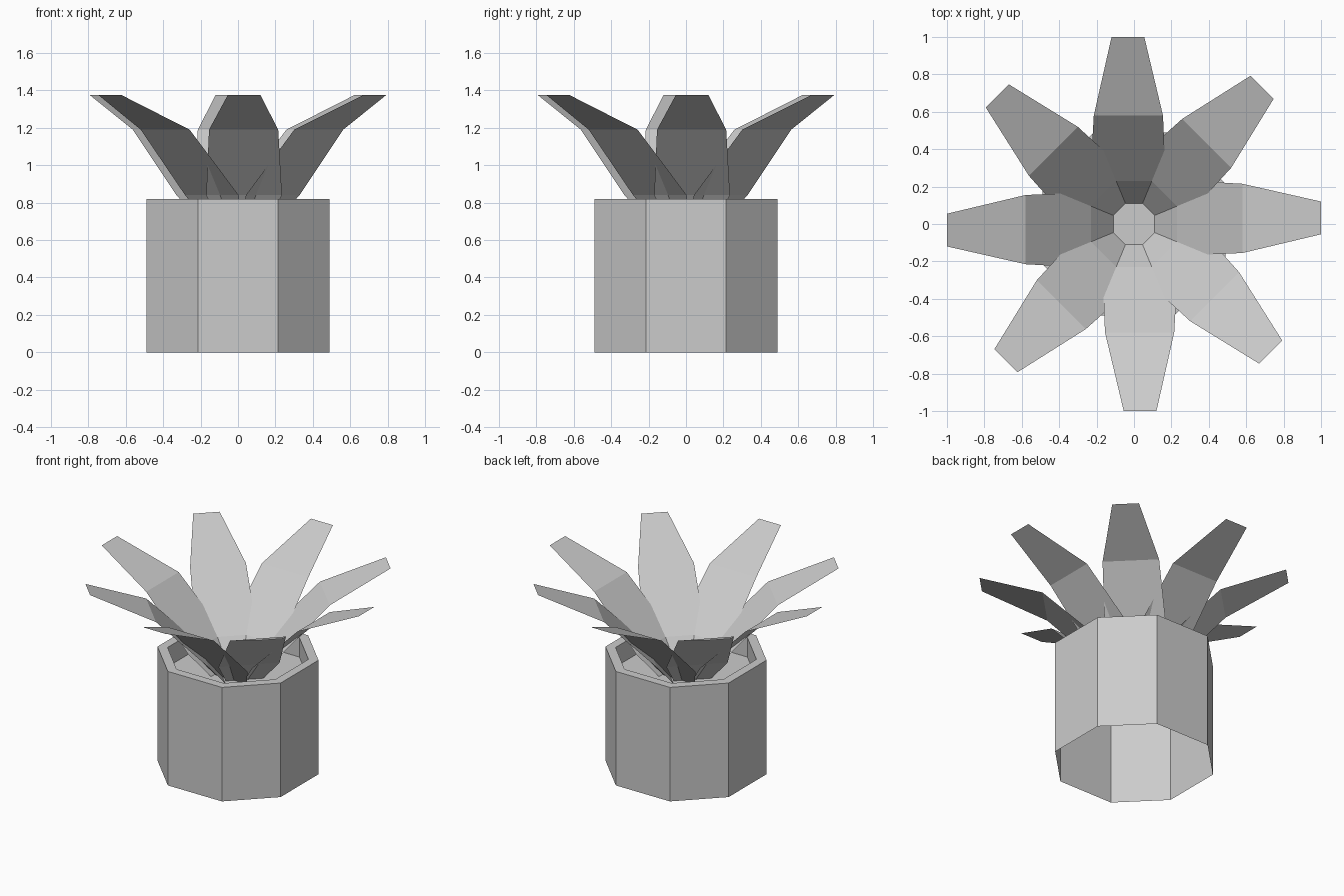
import bpy
import bmesh
from math import pi
from mathutils import Matrix

cube = bpy.data.objects.get("Cube")
if cube:
    bpy.data.objects.remove(cube, do_unlink=True)

grey = bpy.data.materials.new("light_grey")
grey.use_nodes = True
colour = (0.6, 0.6, 0.6, 1)
grey.diffuse_color = colour
grey.node_tree.nodes["Principled BSDF"].inputs["Base Color"].default_value = colour


def finish(bm, name):
    mesh = bpy.data.meshes.new(name)
    bm.to_mesh(mesh)
    bm.free()
    mesh.materials.append(grey)
    obj = bpy.data.objects.new(name, mesh)
    bpy.context.collection.objects.link(obj)
    return obj


def octagon(bm, scale, z):
    """Ring of eight vertices, with the straight sides a little wider than the diagonal ones."""
    a, b = 0.49 * scale, 0.215 * scale
    corners = [(a, -b), (a, b), (b, a), (-b, a), (-a, b), (-a, -b), (-b, -a), (b, -a)]
    return [bm.verts.new((x, y, z)) for x, y in corners]


def bridge(bm, lower, upper):
    for i in range(8):
        j = (i + 1) % 8
        bm.faces.new((lower[i], lower[j], upper[j], upper[i]))


# Pot: open below, with outer wall, flat rim and short inner wall
SOIL_Z, RIM_Z, INNER = 0.68, 0.82, 0.875
bm = bmesh.new()
rings = [octagon(bm, s, z) for s, z in
         ((1, 0), (1, RIM_Z), (INNER, RIM_Z), (INNER, SOIL_Z))]
for lower, upper in zip(rings, rings[1:]):
    bridge(bm, lower, upper)
finish(bm, "pot")

# Soil
bm = bmesh.new()
bm.faces.new(octagon(bm, INNER, SOIL_Z))
finish(bm, "soil")

# Leaves: thin bent blades, each set slightly to one side of its axis
# distance from centre, height, clockwise edge, anticlockwise edge
PROFILE = [(0.11, SOIL_Z, -0.10, 0.15),
           (0.23, 0.84, -0.17, 0.235),
           (0.58, 1.19, -0.155, 0.215),
           (1.0, 1.375, -0.055, 0.12)]
for k in range(8):
    bm = bmesh.new()
    pairs = [(bm.verts.new((r, right, z)), bm.verts.new((r, left, z)))
             for r, z, right, left in PROFILE]
    for (a, b), (c, d) in zip(pairs, pairs[1:]):
        bm.faces.new((a, c, d, b))
    bm.transform(Matrix.Rotation(k * pi / 4, 4, "Z"))
    finish(bm, f"leaf_{k + 1}")
